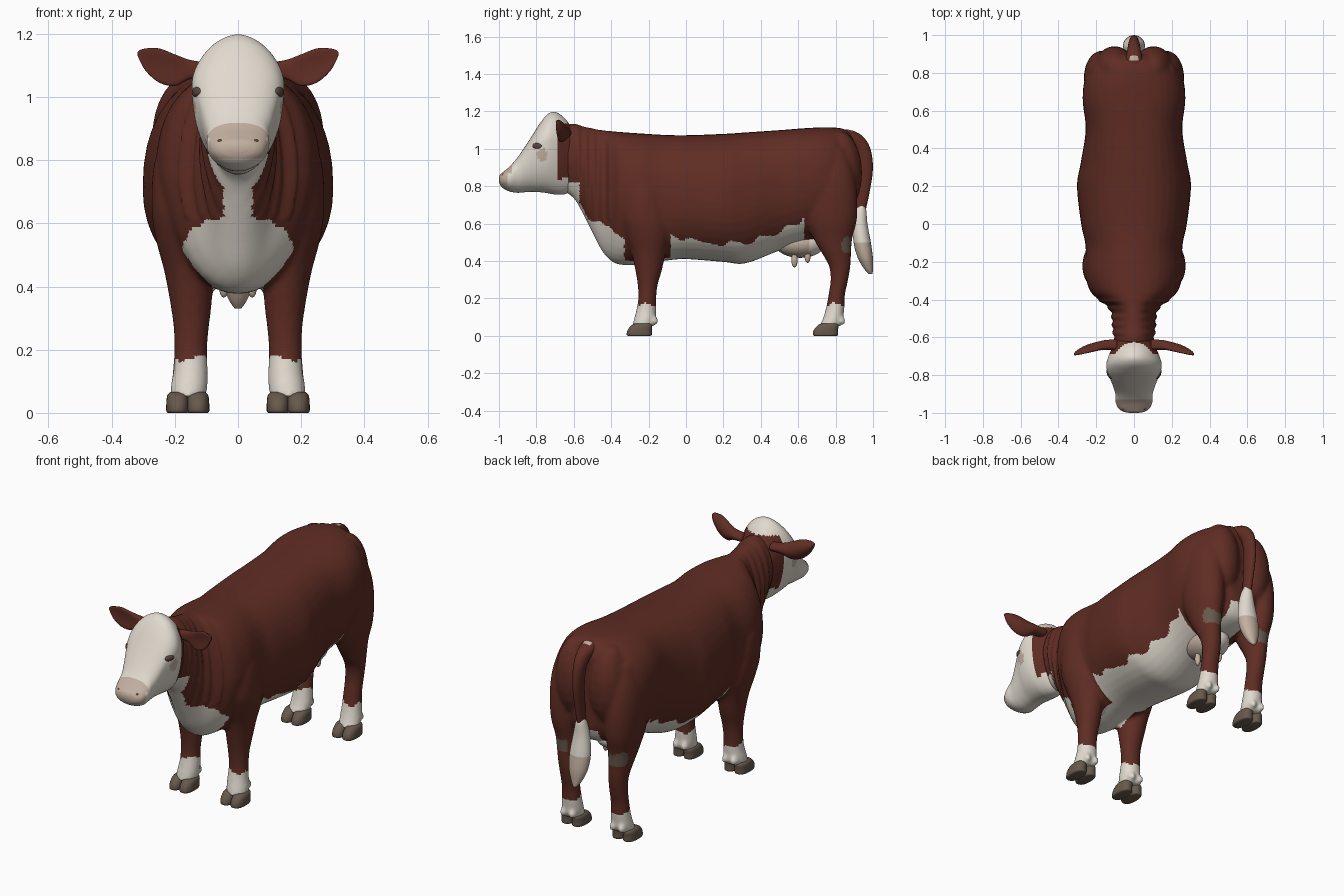
import bpy, bmesh, math
from mathutils import Matrix

if "Cube" in bpy.data.objects:
    bpy.data.objects.remove(bpy.data.objects["Cube"])


def mat(name, *rgb):
    m = bpy.data.materials.new(name)
    m.diffuse_color = (*rgb, 1)
    m.use_nodes = True
    m.node_tree.nodes["Principled BSDF"].inputs["Base Color"].default_value = m.diffuse_color
    return m


BROWN = mat("red_brown_hide", 0.115, 0.026, 0.017)
WHITE = mat("cream_white_hair", 0.75, 0.70, 0.62)
TAN = mat("pinkish_tan_skin", 0.54, 0.43, 0.35)
HOOF = mat("grey_brown_hoof", 0.135, 0.098, 0.072)
DARK = mat("dark_eye_brown", 0.10, 0.06, 0.045)


def finish(name, bm, mats, rule=None, angle=180):
    """Mesh object from bm; rule(face centre) gives the material index."""
    bmesh.ops.recalc_face_normals(bm, faces=bm.faces)
    me = bpy.data.meshes.new(name)
    bm.to_mesh(me)
    bm.free()
    ob = bpy.data.objects.new(name, me)
    bpy.context.collection.objects.link(ob)
    paint(me, mats, rule, angle)
    return ob


def paint(me, mats, rule, angle=180):
    me.materials.clear()
    for m in mats:
        me.materials.append(m)
    for p in me.polygons:
        p.material_index = rule(*p.center) if rule else 0
    me.shade_smooth()
    if angle < 180:
        me.set_sharp_from_angle(angle=math.radians(angle))


def spline(rows, steps):
    """Catmull-Rom interpolation between rows of section values."""
    out = []
    for i in range(len(rows) - 1):
        four = [rows[max(i - 1, 0)], rows[i], rows[i + 1], rows[min(i + 2, len(rows) - 1)]]
        for k in range(steps):
            t = k / steps
            out.append([0.5 * (2 * b + (c - a) * t + (2 * a - 5 * b + 4 * c - d) * t * t
                               + (3 * b - a - 3 * c + d) * t ** 3) for a, b, c, d in zip(*four)])
    return out + [list(rows[-1])]


def loft(bm, rows, point, steps=6, segs=40):
    """Skin closed sections; point(row, cos, sin) places each vertex."""
    angles = [2 * math.pi * j / segs for j in range(segs)]
    rings = [[bm.verts.new(point(r, math.cos(a), math.sin(a))) for a in angles]
             for r in spline(rows, steps)]
    for a, b in zip(rings, rings[1:]):
        for j in range(segs):
            k = (j + 1) % segs
            bm.faces.new((a[j], a[k], b[k], b[j]))
    bm.faces.new(rings[0])
    bm.faces.new(rings[-1])


def ellipsoid(bm, centre, radii, turn=0, segs=24):
    m = Matrix.Translation(centre) @ Matrix.Rotation(turn, 4, 'Z') @ Matrix.Diagonal((*radii, 1))
    bmesh.ops.create_uvsphere(bm, u_segments=segs, v_segments=segs // 2, radius=1, matrix=m)


def power(v, k):
    return math.copysign(abs(v) ** k, v)


def head_point(r, c, s, low=.95):      # row: y, bottom, top, half width, widest height, squareness
    y, zb, zt, w, zw, n = r
    k = 2 / n if s > 0 else low
    return w * power(c, 2 / n if s > 0 else .95), y, zw + ((zt if s > 0 else zb) - zw) * abs(s) ** k


def trunk_point(r, c, s):              # same rows, with a keel-shaped brisket
    return head_point(r, c, s, .95 + .35 * min(max((-.12 - r[0]) / .2, 0), 1))


def limb_point(side=1, dy=0, k=1.0):   # row: z, centre y, radius y, centre x, radius x
    return lambda r, c, s: (side * (r[3] + r[4] * power(c, k)), dy + r[1] + r[2] * power(s, k), r[0])


# Body: trunk, neck, rump and legs fused into one skin
trunk = [(-.68, .79, 1.12, .09, .98, 2), (-.6, .735, 1.135, .108, .95, 2), (-.55, .65, 1.12, .114, .90, 2),
         (-.5, .55, 1.11, .118, .84, 2), (-.45, .455, 1.10, .13, .75, 2.1), (-.40, .40, 1.095, .188, .75, 2.2),
         (-.35, .38, 1.09, .235, .76, 2.3),
         (-.25, .378, 1.083, .26, .76, 2.3), (-.12, .40, 1.075, .256, .74, 2.3), (0, .41, 1.073, .28, .73, 2.3),
         (.2, .395, 1.08, .302, .71, 2.3), (.32, .388, 1.088, .283, .73, 2.4), (.5, .455, 1.10, .256, .81, 2.5),
         (.66, .5, 1.112, .272, .85, 2.5), (.78, .52, 1.115, .255, .84, 2.4), (.86, .55, 1.10, .185, .84, 2.3),
         (.9, .62, 1.05, .10, .85, 2.2)]
front_leg = [(.95, -.25, .05, .16, .04), (.8, -.23, .11, .175, .088), (.65, -.22, .13, .178, .095),
             (.55, -.205, .12, .17, .09), (.45, -.2, .093, .155, .079), (.35, -.2, .071, .149, .066),
             (.27, -.205, .053, .148, .056), (.2, -.207, .048, .15, .052), (.14, -.212, .053, .15, .054),
             (.09, -.22, .058, .154, .058), (.05, -.23, .058, .158, .056)]
hind_leg = [(1.0, .79, .06, .165, .05), (.88, .775, .12, .17, .085), (.75, .775, .14, .173, .092),
            (.62, .778, .135, .17, .086), (.52, .785, .104, .163, .072), (.43, .808, .074, .16, .058),
            (.37, .822, .057, .156, .052), (.3, .82, .047, .153, .049), (.22, .806, .044, .152, .049),
            (.15, .798, .049, .152, .053), (.09, .785, .054, .154, .057), (.05, .767, .056, .158, .055)]
bm = bmesh.new()
loft(bm, trunk, trunk_point)
for side in (-1, 1):
    loft(bm, front_leg, limb_point(side))
    loft(bm, hind_leg, limb_point(side))
    ellipsoid(bm, (side * .103, .82, .87), (.108, .122, .225))        # rump lobe
    for y in (-.168, .833):                                           # dewclaws
        for dx in (-.028, .028):
            ellipsoid(bm, (side * (.154 + dx), y, .08), (.018, .02, .024))


def hide_rule(x, y, z):
    x = abs(x)
    wob = .010 * math.sin(37 * y + 23 * z) + .007 * math.sin(61 * x + 50 * y)
    if z < .162 + wob:
        return 1                                                      # socks
    if y < -.33:                                                      # jaw, throat, chest
        top = .605 if x < .13 else .605 - 1.2 * (x - .13)
        return int((y < -.57 and z < .82) or (z < top + wob and x < .175)
                   or (x < .045 and z < .80))
    if y < -.08:
        return int(x < .08 and z < .48)
    if y < .63:                                                       # belly
        return int(z < .49 + .75 * (y - .2) ** 2 + wob)
    if x > .13 and y > .8 and math.hypot((y - .862) / .03, (z - .485) / .045) < 1:
        return 2                                                      # hock patch
    return int(x < .07 and z < .62)


body = finish("body", bm, [BROWN])
mod = body.modifiers.new("fuse", 'REMESH')
mod.mode, mod.voxel_size = 'VOXEL', .011
mod = body.modifiers.new("soften", 'SMOOTH')
mod.factor, mod.iterations = .5, 5
fused = bpy.data.meshes.new_from_object(body.evaluated_get(bpy.context.evaluated_depsgraph_get()))
body.modifiers.clear()
body.data = fused
for v in fused.vertices:                                              # neck folds
    if -.62 < v.co.y < -.4 and v.co.z > .62:
        v.co.x *= 1 + .04 * math.sin(v.co.y * 150)
paint(fused, [BROWN, WHITE, HOOF], hide_rule)

# Head: white face, tan muzzle and eye rims, brown behind the cheeks
head = [(-.60, .78, 1.10, .085, .98, 2), (-.65, .757, 1.165, .112, 1.02, 2), (-.70, .756, 1.197, .135, 1.04, 1.85),
        (-.74, .763, 1.185, .146, 1.04, 1.85), (-.78, .768, 1.138, .142, 1.02, 2), (-.82, .77, 1.075, .126, .985, 2.2),
        (-.86, .768, 1.013, .111, .93, 2.3), (-.90, .765, .955, .099, .88, 2.4), (-.94, .771, .908, .098, .85, 2.4),
        (-.975, .787, .878, .083, .838, 2.3), (-.993, .805, .863, .058, .835, 2.2), (-1.0, .825, .848, .025, .836, 2)]


def face_rule(x, y, z):
    if y > -.69 and .84 < z < 1.135:
        return 1
    if z > .805 and (y < -.952 or (y < -.93 and z > .87)):
        return 2
    return 2 if abs(x) > .09 and math.hypot(y + .768, z - .968) < .03 else 0


bm = bmesh.new()
loft(bm, head, head_point, steps=8, segs=72)
finish("head", bm, [WHITE, BROWN, TAN], face_rule)

# Mouth line just under the muzzle
bm = bmesh.new()
ellipsoid(bm, (0, -.952, .80), (.07, .035, .003))
finish("mouth", bm, [DARK])

# Ears: leaf-shaped, slightly cupped; row: x, centre z, half height, y, thickness
ear = [(.09, 1.085, .024, -.64, .028), (.15, 1.087, .03, -.64, .026), (.2, 1.085, .05, -.648, .023),
       (.25, 1.1, .054, -.66, .02), (.29, 1.117, .037, -.675, .015), (.31, 1.131, .018, -.685, .01),
       (.318, 1.137, .005, -.69, .004)]
for side, word in ((-1, "right"), (1, "left")):
    bm = bmesh.new()
    loft(bm, ear, lambda r, c, s: (side * r[0], r[3] + r[4] * c - .35 * r[2] * s * s, r[1] + r[2] * s), segs=28)
    finish("ear_" + word, bm, [BROWN])
    bm = bmesh.new()
    ellipsoid(bm, (side * .130, -.795, 1.015), (.012, .029, .017), -side * .4)
    finish("eye_" + word, bm, [DARK])
    bm = bmesh.new()
    ellipsoid(bm, (side * .055, -.974, .857), (.015, .012, .011), side * .5)
    finish("nostril_" + word, bm, [DARK])

# Hooves: two claws on each foot
claw = [(0, -.25, .06, 0, .031), (.006, -.25, .067, 0, .036), (.03, -.248, .065, 0, .036),
        (.055, -.237, .056, 0, .033), (.066, -.232, .04, 0, .024)]
for dy, end in ((0, "front"), (.996, "hind")):
    for side, word in ((-1, "right"), (1, "left")):
        bm = bmesh.new()
        for cx in (.127, .191):
            rows = [(z, y, ry, cx, rx) for z, y, ry, _, rx in claw]
            loft(bm, rows, limb_point(side, dy, .85), steps=3, segs=24)
        finish(f"hoof_{end}_{word}", bm, [HOOF], angle=50)

# Tail and its hair tuft; tail row: y, z, radius, half width, tilt of the section
tail = [(.80, 1.075, .03, .05, 1.5), (.87, 1.066, .036, .045, 1.3), (.92, 1.035, .04, .036, .9),
        (.948, .98, .042, .03, .35), (.957, .89, .042, .025, 0), (.946, .78, .037, .022, -.15),
        (.93, .66, .028, .02, -.15)]
bm = bmesh.new()
loft(bm, tail, lambda r, c, s: (r[3] * c, r[0] + r[2] * s * math.cos(r[4]), r[1] + r[2] * s * math.sin(r[4])), segs=24)
finish("tail", bm, [BROWN, TAN], lambda x, y, z: int(.865 < y < .895 and z > 1.07 and abs(x) < .025))
tuft = [(.70, .94, .014, 0, .018), (.67, .932, .032, 0, .03), (.6, .93, .04, 0, .045), (.5, .942, .046, 0, .058),
        (.42, .958, .041, 0, .052), (.36, .975, .024, 0, .03), (.33, .988, .01, 0, .01)]
bm = bmesh.new()
loft(bm, tuft, limb_point(), segs=24)
finish("tail_tuft", bm, [WHITE, TAN], lambda x, y, z: int(z < .5))

# Udder with its teats
bm = bmesh.new()
ellipsoid(bm, (0, .61, .495), (.10, .135, .078), segs=32)
finish("udder", bm, [WHITE, TAN], lambda x, y, z: int(y < .66))
bm = bmesh.new()
for x in (-.045, .045):
    for y, z in ((.58, .405), (.65, .43)):
        ellipsoid(bm, (x, y, z), (.016, .017, .04), segs=16)
finish("teats", bm, [TAN])
